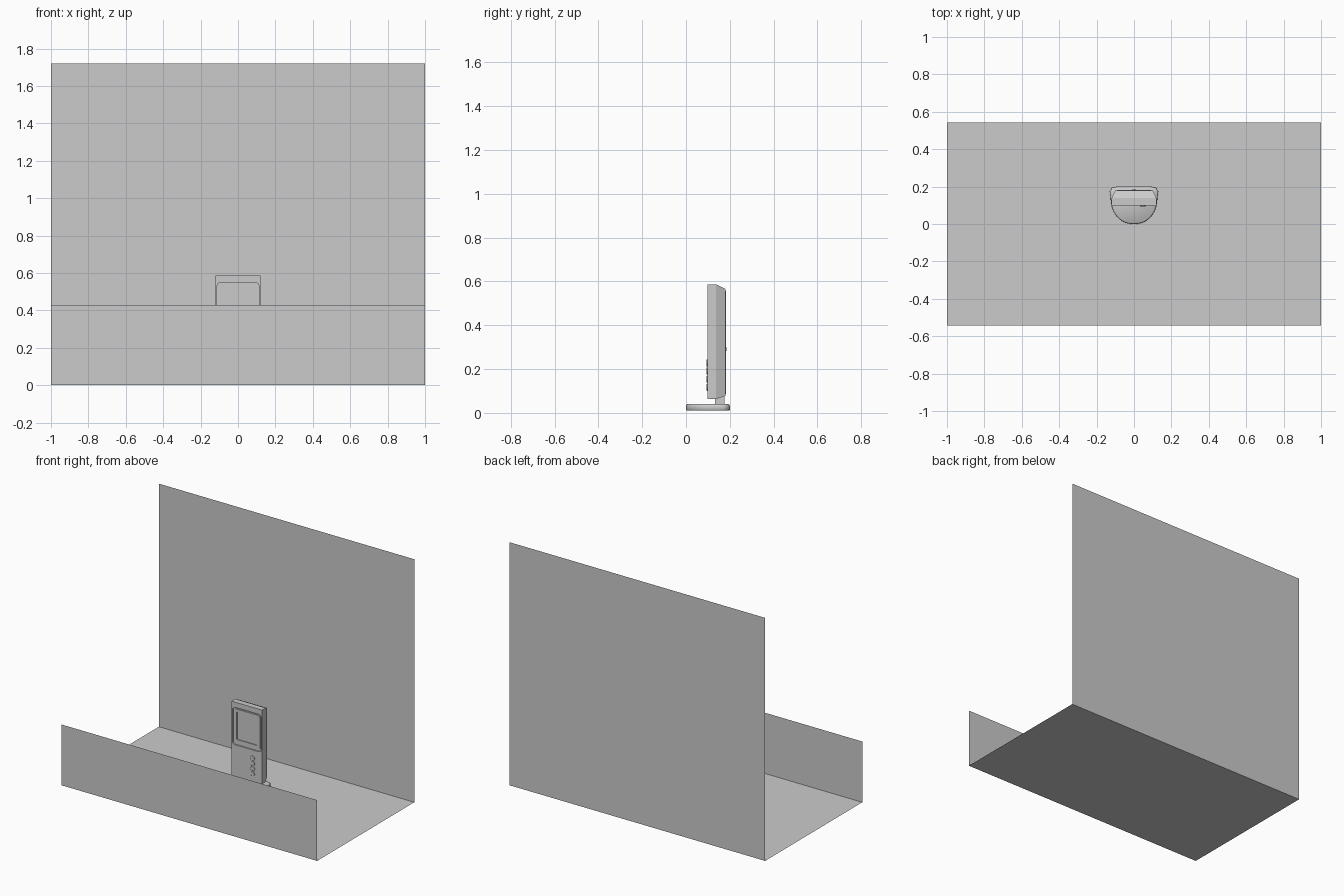
import bpy, bmesh, math

if "Cube" in bpy.data.objects:
    bpy.data.objects.remove(bpy.data.objects["Cube"])


def make_mesh(name, verts, faces):
    mesh = bpy.data.meshes.new(name)
    mesh.from_pydata(verts, [], faces)
    bm = bmesh.new()
    bm.from_mesh(mesh)
    bmesh.ops.recalc_face_normals(bm, faces=bm.faces)
    bm.to_mesh(mesh)
    bm.free()
    obj = bpy.data.objects.new(name, mesh)
    bpy.context.collection.objects.link(obj)
    return obj


def loft(name, rings):
    """Join equal-length rings of points and cap both ends."""
    n = len(rings[0])
    verts = [p for r in rings for p in r]
    faces = [(k * n + i, k * n + (i + 1) % n, (k + 1) * n + (i + 1) % n, (k + 1) * n + i)
             for k in range(len(rings) - 1) for i in range(n)]
    faces += [tuple(range(n))[::-1], tuple(range(len(verts) - n, len(verts)))]
    return make_mesh(name, verts, faces)


def smooth(obj, angle=35):
    bpy.context.view_layer.objects.active = obj
    bpy.ops.object.select_all(action='DESELECT')
    obj.select_set(True)
    bpy.ops.object.shade_smooth_by_angle(angle=math.radians(angle))


def sheet(name, y0, z0, y1, z1):
    return make_mesh(name, [(-1, y0, z0), (1, y0, z0), (1, y1, z1), (-1, y1, z1)], [(0, 1, 2, 3)])


def rounded_rect(x0, x1, z0, z1, r, y, seg=6):
    pts = []
    for cx, cz, a0 in ((x1 - r, z1 - r, 0), (x0 + r, z1 - r, 90),
                       (x0 + r, z0 + r, 180), (x1 - r, z0 + r, 270)):
        for i in range(seg + 1):
            a = math.radians(a0 + 90 * i / seg)
            pts.append((cx + r * math.cos(a), y, cz + r * math.sin(a)))
    return pts


def slab(name, x0, x1, z0, z1, r, y0, y1):
    return loft(name, [rounded_rect(x0, x1, z0, z1, r, y) for y in (y0, y1)])


def cut(obj, cutter):
    m = obj.modifiers.new("cut", 'BOOLEAN')
    m.operation, m.object, m.solver = 'DIFFERENCE', cutter, 'EXACT'
    bpy.context.view_layer.objects.active = obj
    bpy.ops.object.modifier_apply(modifier=m.name)
    bpy.data.objects.remove(cutter)


# Thin sheets: floor, low front wall, tall back wall
sheet("floor", -0.543, 0, 0.543, 0)
sheet("front_wall", -0.543, 0, -0.543, 0.43)
sheet("back_wall", 0.543, 0, 0.543, 1.72)

# Foot: straight rear edge, bulging front, softened rims
half = [(0.09, 0.2), (0.118, 0.194), (0.13, 0.172)]
for i in range(11):
    a = math.radians(90 * i / 11)
    half.append((0.125 * math.cos(a) ** 0.85, 0.14 * (1 - math.sin(a))))
outline = half + [(0, 0)] + [(-x, y) for x, y in reversed(half)]


def foot_ring(s, z):
    return [(x * s, 0.1 + (y - 0.1) * s, z) for x, y in outline]


foot = loft("foot", [foot_ring(s, z) for s, z in
                     ((0.97, 0.01), (1, 0.014), (1, 0.03), (0.98, 0.037), (0.93, 0.041))])
smooth(foot, 50)

# Neck between foot and cabinet
loft("neck", [rounded_rect(-0.06, 0.06, 0.03, 0.09, 0.004, y, 2) for y in (0.132, 0.175)])


# Cabinet: straight front half, tapered rear half
def rect(hw, z0, z1, y):
    return [(-hw, y, z0), (hw, y, z0), (hw, y, z1), (-hw, y, z1)]


cabinet = loft("cabinet", [rect(0.12, 0.063, 0.587, 0.098), rect(0.12, 0.063, 0.587, 0.138),
                           rect(0.1, 0.077, 0.566, 0.18)])

# Screen recess in the front
cut(cabinet, slab("recess_cutter", -0.112, 0.112, 0.285, 0.55, 0.022, 0.09, 0.107))

# Raised screen bezel with a sunken display
bezel = slab("screen_bezel", -0.102, 0.102, 0.293, 0.54, 0.018, 0.1, 0.11)
cut(bezel, slab("display_cutter", -0.08, 0.08, 0.325, 0.522, 0.004, 0.09, 0.106))
smooth(bezel)

# Column of round push buttons
for i in range(4):
    bpy.ops.mesh.primitive_cylinder_add(vertices=24, radius=0.016, depth=0.006,
                                        location=(0.047, 0.097, 0.228 - 0.037 * i),
                                        rotation=(math.pi / 2, 0, 0))
    button = bpy.context.object
    button.name = f"button_{i + 1}"
    bev = button.modifiers.new("soft_edge", 'BEVEL')
    bev.width, bev.segments = 0.002, 2
    smooth(button)

# Rear service panel and latch
slab("rear_panel", -0.09, 0.09, 0.087, 0.556, 0.008, 0.178, 0.182)
slab("rear_latch", -0.012, 0.012, 0.283, 0.3, 0.005, 0.18, 0.185)
